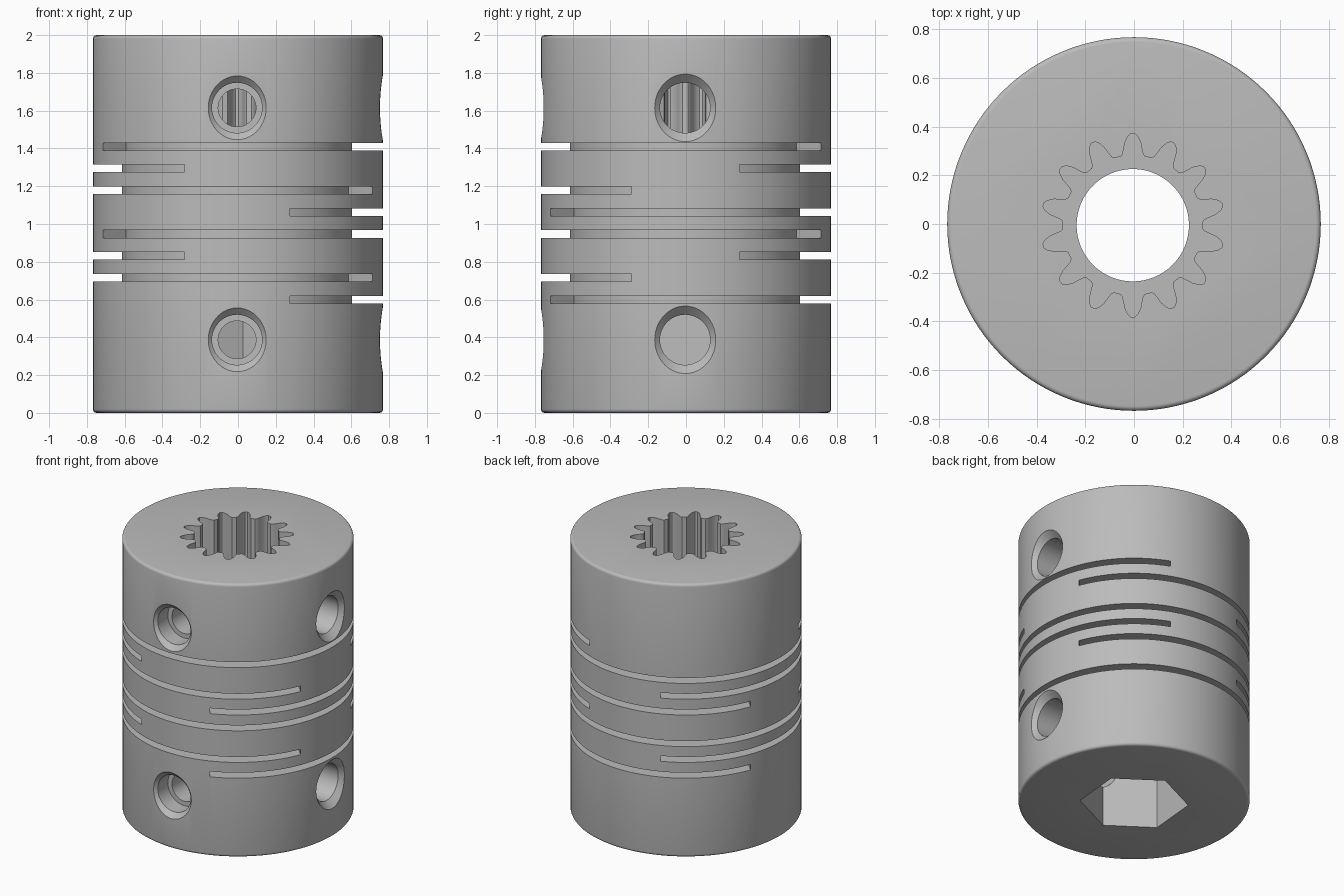
import bpy, bmesh
from math import sin, cos, acos, radians, pi
from mathutils import Matrix, Vector

cube = bpy.data.objects.get("Cube")
if cube:
    bpy.data.objects.remove(cube, do_unlink=True)

RADIUS, CORE, SLOT_EDGE = 0.768, 0.61, -0.305
POCKET = 0.58
INNER_SHIFT = Vector((-0.005, -0.005, 0))


def polar(r, a):
    return Vector((r * cos(a), r * sin(a), 0))


def make_object(name, bm):
    bmesh.ops.recalc_face_normals(bm, faces=bm.faces)
    mesh = bpy.data.meshes.new(name)
    bm.to_mesh(mesh)
    bm.free()
    ob = bpy.data.objects.new(name, mesh)
    bpy.context.collection.objects.link(ob)
    return ob


def prism(name, outline, z0, z1):
    """Straight extrusion of a flat outline."""
    bm = bmesh.new()
    face = bm.faces.new([bm.verts.new((p.x, p.y, z0)) for p in outline])
    top = bmesh.ops.extrude_face_region(bm, geom=[face])
    verts = [v for v in top["geom"] if isinstance(v, bmesh.types.BMVert)]
    bmesh.ops.translate(bm, verts=verts, vec=(0, 0, z1 - z0))
    return make_object(name, bm)


def lathe(name, profile, steps):
    """Turn (radius, height) points, closed by flat end caps, around z."""
    bm = bmesh.new()
    rings = []
    for r, z in profile:
        rings.append([bm.verts.new(polar(r, 2 * pi * i / steps) + Vector((0, 0, z)))
                      for i in range(steps)])
    for a, b in zip(rings, rings[1:]):
        for i in range(steps):
            j = (i + 1) % steps
            bm.faces.new((a[i], a[j], b[j], b[i]))
    bm.faces.new(rings[0])
    bm.faces.new(rings[-1])
    return make_object(name, bm)


def cut(body, cutter):
    bpy.context.view_layer.objects.active = body
    mod = body.modifiers.new("cut", "BOOLEAN")
    mod.operation, mod.solver, mod.object = "DIFFERENCE", "EXACT", cutter
    bpy.ops.object.modifier_apply(modifier=mod.name)
    bpy.data.objects.remove(cutter, do_unlink=True)


# Outer sleeve with softened rims
rim = 0.02
corner = [(RADIUS - rim + rim * sin(t * pi / 8), rim - rim * cos(t * pi / 8))
          for t in range(5)]
body = lathe("coupling_body", corner + [(r, 2 - z) for r, z in reversed(corner)], 128)

# Through bore
bore = lathe("bore_cutter", [(0.231, -0.1), (0.231, 2.1)], 64)
bore.matrix_world = Matrix.Translation(INNER_SHIFT)
cut(body, bore)

# Splined socket in the top
half = [(-10, 0.287), (-8.2, 0.295), (-6.8, 0.315), (-5.4, 0.342), (-3.2, 0.366), (-1.2, 0.377)]
tooth = half + [(-a, r) for a, r in reversed(half)]
outline = [polar(r, radians(a) + pi / 2 + 2 * pi * k / 14) + INNER_SHIFT
           for k in range(14) for a, r in tooth]
cut(body, prism("spline_cutter", outline, 2 - POCKET, 2.1))

# Hexagonal socket in the bottom
outline = [polar(0.36, radians(25 + 60 * k)) + INNER_SHIFT for k in range(6)]
cut(body, prism("hex_cutter", outline, -0.1, POCKET))

# Flexure slots, stepping around the sleeve
steps = 72
for k in range(8):
    facing = radians((-45, 135, 225, 45)[k % 4])
    outline = []
    for r, way in ((0.9, 1), (CORE, -1)):
        end = acos(SLOT_EDGE / r)
        outline += [polar(r, facing + way * end * (2 * i / steps - 1)) + INNER_SHIFT
                    for i in range(steps + 1)]
    z = 1.41 - k * 0.1157
    cut(body, prism("slot_cutter", outline, z - 0.02, z + 0.02))

# Countersunk screw holes on the front and on the +x side
mouth = [(0.133, 0.727), (0.256, 0.85)]
for z in (0.387, 1.615):
    place = Matrix.Translation(INNER_SHIFT + Vector((0, 0, z)))
    screw = lathe("front_hole_cutter", [(0.1, 0), (0.1, CORE), (0.133, CORE)] + mouth, 48)
    screw.matrix_world = place @ Matrix.Rotation(pi / 2, 4, "X")
    cut(body, screw)
    tapped = lathe("side_hole_cutter", [(0.133, 0)] + mouth, 48)
    tapped.matrix_world = place @ Matrix.Rotation(pi / 2, 4, "Y")
    cut(body, tapped)

# Plain grey metal
metal = bpy.data.materials.new("grey_metal")
metal.use_nodes = True
grey = (0.5, 0.5, 0.5, 1)
metal.diffuse_color = grey
metal.node_tree.nodes["Principled BSDF"].inputs["Base Color"].default_value = grey
body.data.materials.clear()
body.data.materials.append(metal)
for face in body.data.polygons:
    face.material_index = 0

bpy.ops.object.select_all(action="DESELECT")
body.select_set(True)
bpy.context.view_layer.objects.active = body
bpy.ops.object.shade_smooth_by_angle(angle=radians(30))
